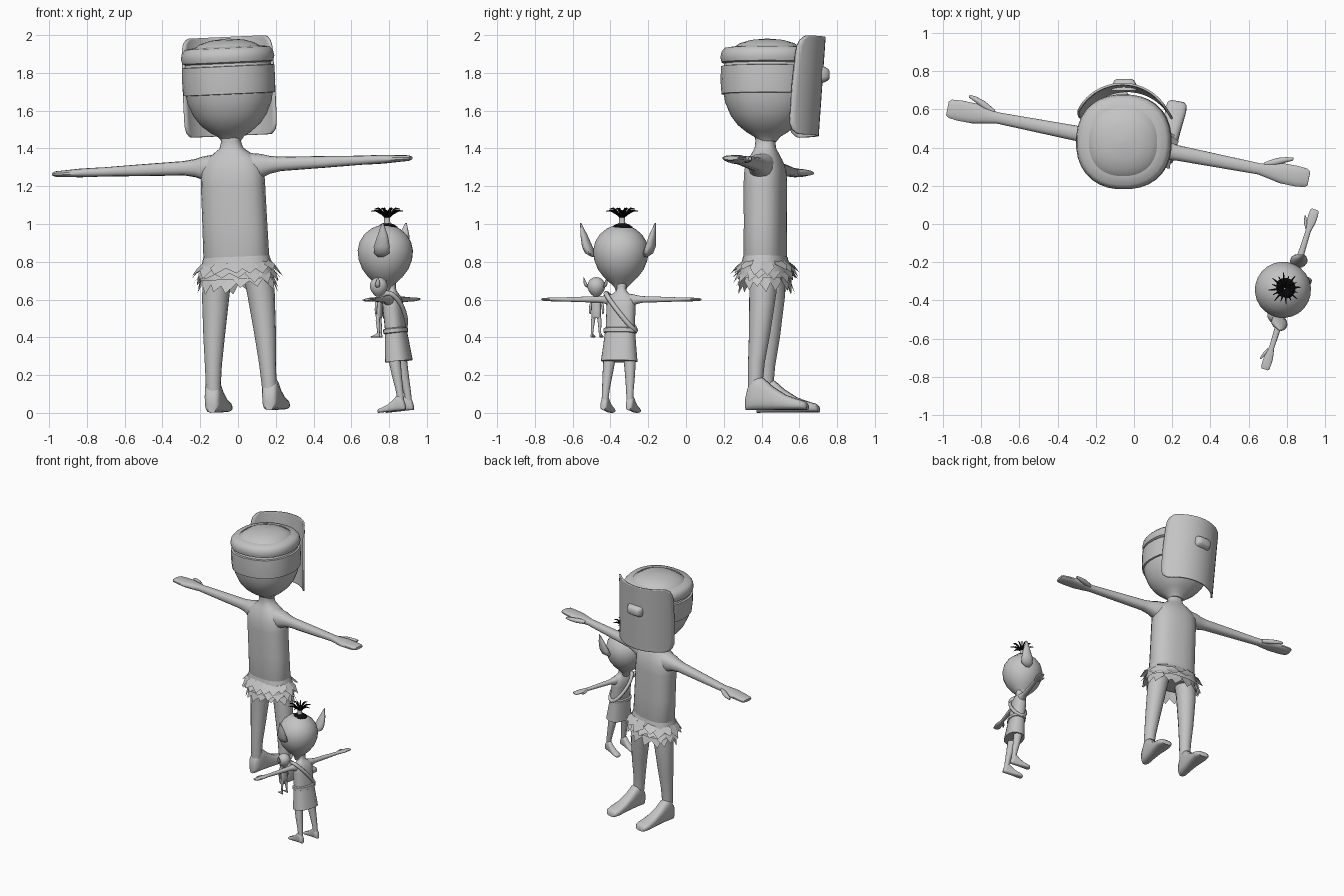
import bpy, bmesh, math, random
from mathutils import Matrix, Vector

if "Cube" in bpy.data.objects:
    bpy.data.objects.remove(bpy.data.objects["Cube"])

random.seed(4)


def material(name, rgb):
    m = bpy.data.materials.new(name)
    m.diffuse_color = (*rgb, 1)
    m.use_nodes = True
    m.node_tree.nodes["Principled BSDF"].inputs["Base Color"].default_value = m.diffuse_color
    return m


GREY = material("plain grey", (0.55, 0.55, 0.55))
BLACK = material("hair black", (0.004, 0.004, 0.004))


def finish(name, bm, M, mat=GREY, angle=45):
    bmesh.ops.recalc_face_normals(bm, faces=bm.faces)
    me = bpy.data.meshes.new(name)
    bm.to_mesh(me)
    bm.free()
    me.transform(M)
    me.materials.append(mat)
    me.shade_smooth()
    me.set_sharp_from_angle(angle=math.radians(angle))
    ob = bpy.data.objects.new(name, me)
    bpy.context.collection.objects.link(ob)
    return ob


def loft(name, M, rings, axis="z", n=20, p=2.0, mat=GREY, cap=True):
    """Rings are (position on axis, offset 1, offset 2, radius 1, radius 2)."""
    bm = bmesh.new()
    loops = []
    for c, o1, o2, r1, r2 in rings:
        loop = []
        for i in range(n):
            a = 2 * math.pi * (i + 0.5) / n
            u, v = math.cos(a), math.sin(a)
            u = o1 + r1 * math.copysign(abs(u) ** (2 / p), u)
            v = o2 + r2 * math.copysign(abs(v) ** (2 / p), v)
            co = {"x": (c, u, v), "y": (u, c, v), "z": (u, v, c)}[axis]
            loop.append(bm.verts.new(co))
        loops.append(loop)
    for a, b in zip(loops, loops[1:]):
        for i in range(n):
            j = (i + 1) % n
            bm.faces.new((a[i], a[j], b[j], b[i]))
    if cap:
        bm.faces.new(loops[0])
        bm.faces.new(loops[-1])
    return finish(name, bm, M, mat)


def round_rings(profile):
    return [(z, 0, 0, r, r) for z, r in profile]


def build_body(who, M, spread_arms=True):
    # torso and neck
    loft(who + "_torso", M, [(z, 0, -0.01, a, b) for z, a, b in (
        (0.70, 0.14, 0.09), (0.78, 0.175, 0.11), (1.0, 0.172, 0.108), (1.2, 0.17, 0.11),
        (1.28, 0.168, 0.105), (1.335, 0.14, 0.085), (1.37, 0.095, 0.068),
        (1.395, 0.062, 0.056), (1.43, 0.052, 0.052), (1.48, 0.056, 0.056))], p=2.5)
    for s, side in ((-1, "left"), (1, "right")):
        # leg
        loft(f"{who}_{side}_leg", M, [(z, s * x, y, r, r) for z, x, y, r in (
            (0.04, 0.153, -0.035, 0.036), (0.15, 0.15, -0.035, 0.04), (0.25, 0.146, -0.03, 0.045),
            (0.4, 0.138, -0.015, 0.057), (0.62, 0.122, 0, 0.073), (0.8, 0.095, 0, 0.078))], n=14)
        # foot
        loft(f"{who}_{side}_foot", M, [(y, s * 0.155, h / 2, w, h / 2) for y, w, h in (
            (-0.085, 0.022, 0.07), (-0.072, 0.038, 0.12), (-0.03, 0.044, 0.18), (0.01, 0.044, 0.17),
            (0.06, 0.045, 0.125), (0.13, 0.05, 0.08), (0.2, 0.056, 0.055),
            (0.235, 0.05, 0.045), (0.248, 0.035, 0.03))], axis="y", n=16, p=3)
        if not spread_arms:
            # short hanging arm
            loft(f"{who}_{side}_arm", M, [(z, s * x, 0.03, r, r) for z, x, r in (
                (0.85, 0.24, 0.03), (1.0, 0.25, 0.045), (1.2, 0.22, 0.05), (1.33, 0.12, 0.05))], n=10)
            continue
        # arm with flat hand
        loft(f"{who}_{side}_arm", M, [(s * x, -0.008, z, a, b) for x, z, a, b in (
            (0.10, 1.29, 0.07, 0.075), (0.16, 1.295, 0.062, 0.062), (0.2, 1.298, 0.05, 0.048),
            (0.26, 1.30, 0.041, 0.038), (0.5, 1.30, 0.035, 0.031), (0.7, 1.30, 0.03, 0.024),
            (0.76, 1.30, 0.042, 0.024), (0.82, 1.30, 0.054, 0.023), (0.9, 1.30, 0.055, 0.018),
            (0.95, 1.30, 0.05, 0.015), (0.965, 1.30, 0.038, 0.01))], axis="x", n=14, p=2.4)
        # thumb
        loft(f"{who}_{side}_thumb", M, [(s * x, y, 1.30, a, b) for x, y, a, b in (
            (0.72, 0.02, 0.012, 0.015), (0.78, 0.045, 0.022, 0.018),
            (0.83, 0.066, 0.015, 0.014), (0.865, 0.076, 0.008, 0.008))], axis="x", n=10)


def build_eared_head(who, M):
    # round head with a narrow chin
    loft(who + "_head", M, round_rings((
        (0.635, 0.024), (0.665, 0.034), (0.69, 0.06), (0.72, 0.092), (0.76, 0.122), (0.81, 0.142),
        (0.86, 0.147), (0.905, 0.137), (0.945, 0.112), (0.975, 0.076), (0.99, 0.042), (0.995, 0.005))), n=24)
    # tall pointed ears
    for s, side in ((-1, "left"), (1, "right")):
        loft(f"{who}_{side}_ear", M, [(z, s * x, y, a, b) for z, x, y, a, b in (
            (0.825, 0.145, -0.02, 0.008, 0.015), (0.845, 0.16, -0.03, 0.026, 0.042),
            (0.88, 0.175, -0.035, 0.027, 0.044), (0.94, 0.19, -0.045, 0.018, 0.028),
            (1.005, 0.207, -0.05, 0.003, 0.004))], n=12)


# ---------- large masked figure ----------
roll = Matrix.Rotation(math.radians(-2.6), 4, "Y")
base = Matrix.Translation((0.03, 0.43, 0.008))
BIG = base @ roll @ Matrix.Rotation(math.radians(-11), 4, "Z")
HEAD = base @ roll
build_body("large", BIG)

# waistband and leafy skirt
loft("skirt_base", BIG, [(z, 0, -0.01, a, b) for z, a, b in (
    (0.70, 0.20, 0.14), (0.76, 0.192, 0.125), (0.82, 0.176, 0.112))], n=24, p=2.4, cap=False)
bm = bmesh.new()
for layer, (top, tip, flare) in enumerate(((0.80, 0.725, 0.068), (0.77, 0.685, 0.058), (0.74, 0.635, 0.04))):
    for i in range(16):
        a = 2 * math.pi * (i + layer * 0.4) / 16 + random.uniform(-0.08, 0.08)
        low = tip + random.uniform(-0.02, 0.025)

        def pt(da, f, z):
            return bm.verts.new(((0.178 + f) * math.cos(a + da), (0.115 + f) * math.sin(a + da) - 0.01, z))
        mid = (top + low) / 2
        l0, r0 = pt(-0.15, 0, top), pt(0.15, 0, top)
        l1, r1 = pt(-0.25, flare * 0.55, mid), pt(0.25, flare * 0.55, mid)
        t = pt(random.uniform(-0.1, 0.1), flare, low)
        bm.faces.new((l0, r0, r1, l1))
        bm.faces.new((l1, r1, t))
finish("skirt_leaves", bm, BIG)

# head, wide strap and padded headband
loft("large_head", HEAD, round_rings((
    (1.43, 0.05), (1.455, 0.068), (1.48, 0.11), (1.52, 0.158), (1.57, 0.195), (1.64, 0.224), (1.72, 0.237),
    (1.80, 0.237), (1.87, 0.222), (1.92, 0.19), (1.95, 0.145), (1.967, 0.09), (1.975, 0.01))), n=32, p=2.25)
loft("wide_strap", HEAD, round_rings((
    (1.68, 0.23), (1.682, 0.243), (1.75, 0.248), (1.828, 0.246), (1.83, 0.232))), n=32, p=2.25, cap=False)
loft("headband", HEAD, round_rings((
    (1.842, 0.225), (1.85, 0.242), (1.875, 0.249), (1.905, 0.243), (1.925, 0.226), (1.932, 0.18))),
    n=32, p=2.25, cap=False)

# curved mask plate with rounded corners
bm = bmesh.new()
rows, cols = 14, 18
grid = []
for j in range(rows + 1):
    v = -math.cos(math.pi * j / rows)
    z = 1.722 + 0.262 * v
    half = math.radians(65) * (1 - 0.2 * abs(v) ** 12) * (1 - 0.04 * max(v, 0))
    row = []
    for i in range(cols + 1):
        t = half * (2 * i / cols - 1)
        row.append(bm.verts.new((0.265 * math.sin(t), 0.02 + 0.265 * math.cos(t) + 0.07 * (z - 1.72), z)))
    grid.append(row)
for a, b in zip(grid, grid[1:]):
    for i in range(cols):
        bm.faces.new((a[i], a[i + 1], b[i + 1], b[i]))
mask = finish("mask_plate", bm, HEAD)
sol = mask.modifiers.new("thickness", "SOLIDIFY")
sol.thickness = 0.012
sol.offset = 0

# mask nose
loft("mask_nose", HEAD, [(y, 0, 1.785, w, h) for y, w, h in (
    (0.27, 0.068, 0.046), (0.30, 0.064, 0.042), (0.322, 0.052, 0.03), (0.33, 0.04, 0.02))], axis="y", n=16, p=4)

# ---------- small eared figure ----------
yaw = Matrix.Rotation(math.radians(72.6), 4, "Z")
SMALL = Matrix.Translation((0.872, -0.36, 0.012)) @ yaw @ Matrix.Rotation(math.radians(-6), 4, "X")
SHEAD = Matrix.Translation((0.78, -0.345, 0)) @ yaw
build_body("small", SMALL @ Matrix.Scale(0.455, 4))
build_eared_head("small", SHEAD)

# skirt, belt and diagonal sling
loft("small_skirt", SMALL, [(z, 0, -0.006, a, b) for z, a, b in (
    (0.262, 0.098, 0.068), (0.35, 0.088, 0.06), (0.43, 0.08, 0.053))], n=20, p=2.4)
loft("small_belt", SMALL, [(z, 0, -0.005, a, b) for z, a, b in (
    (0.41, 0.08, 0.05), (0.415, 0.09, 0.06), (0.435, 0.09, 0.06), (0.44, 0.08, 0.05))], n=20, p=2.4)
cu = bpy.data.curves.new("sling", "CURVE")
cu.dimensions = "3D"
cu.bevel_depth = 0.013
cu.bevel_resolution = 2
sp = cu.splines.new("POLY")
sp.points.add(23)
sp.use_cyclic_u = True
for i, q in enumerate(sp.points):
    a = 2 * math.pi * i / 24
    q.co = (*(SMALL @ Vector((0.084 * math.cos(a), 0.056 * math.sin(a) - 0.005, 0.525 - 0.1 * math.cos(a)))), 1)
cu.materials.append(GREY)
bpy.context.collection.objects.link(bpy.data.objects.new("sling", cu))

# black scalp patch, hair tie and spiky tuft
HAIR = Matrix.Translation((0.79, -0.338, 0)) @ yaw
loft("scalp_hair", HAIR, round_rings(((0.965, 0.06), (0.985, 0.055), (0.998, 0.035), (1.005, 0.015))), n=16, mat=BLACK)
loft("hair_tie", HAIR, round_rings(((0.995, 0.022), (1.01, 0.016), (1.035, 0.016))), n=12)
for i in range(16):
    spin = HAIR @ Matrix.Rotation(2 * math.pi * i / 16, 4, "Z")
    reach = 0.085 if i % 2 else 0.07
    lift = 0.04 if i % 2 else 0.052
    loft(f"hair_spike_{i}", spin, [(reach * f, 0, 1.03 + lift * h, r, r) for f, h, r in (
        (0.05, 0, 0.005), (0.35, 0.6, 0.006), (0.7, 1, 0.005), (1, 0.95, 0.002))], axis="x", n=6, mat=BLACK)

# ---------- doll carried in the sling ----------
DOLL = Matrix.Translation((0.745, -0.475, 0.40)) @ yaw
build_body("doll", DOLL @ Matrix.Scale(0.145, 4), spread_arms=False)
build_eared_head("doll", DOLL @ Matrix.Scale(0.32, 4))
